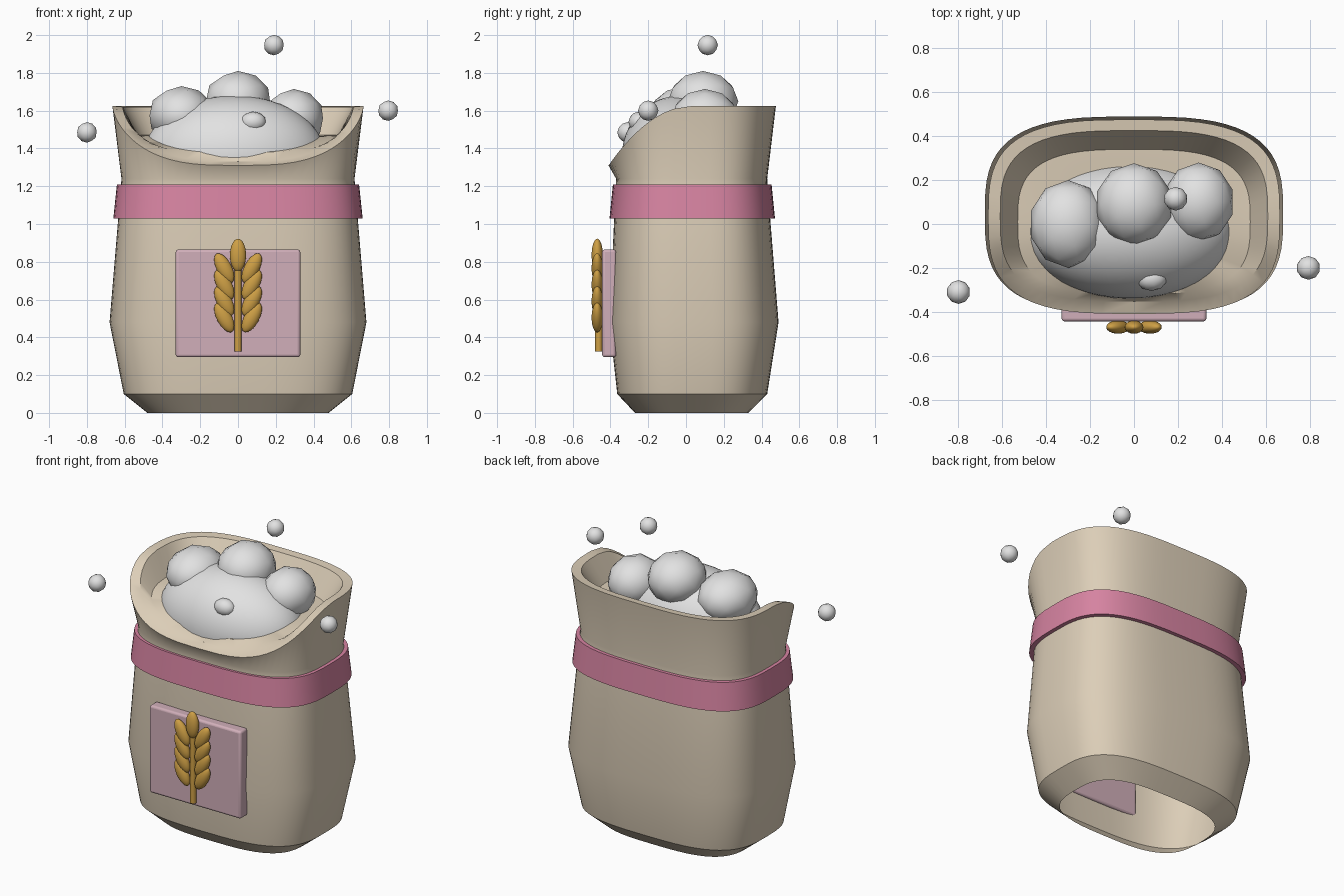
import bpy, bmesh, math
from mathutils import Vector

if "Cube" in bpy.data.objects:
    bpy.data.objects.remove(bpy.data.objects["Cube"])


def material(name, rgb):
    m = bpy.data.materials.new(name)
    m.diffuse_color = (*rgb, 1)
    m.use_nodes = True
    m.node_tree.nodes["Principled BSDF"].inputs["Base Color"].default_value = m.diffuse_color
    return m


CLOTH = material("cream cloth", (0.72, 0.62, 0.48))
PINK = material("rose band", (0.68, 0.23, 0.36))
LABEL = material("pale pink label", (0.64, 0.43, 0.49))
GOLD = material("wheat gold", (0.62, 0.35, 0.06))
FLOUR = material("flour white", (0.76, 0.76, 0.76))


def finish(ob, name, mat, angle=35):
    ob.name = name
    ob.data.materials.append(mat)
    bpy.ops.object.select_all(action='DESELECT')
    ob.select_set(True)
    bpy.context.view_layer.objects.active = ob
    bpy.ops.object.shade_smooth_by_angle(angle=math.radians(angle))
    return ob


def loft(name, rings, mat, centre=None, angle=35, seg=64, n=3.1):
    """Superellipse rings (half width, half depth, y centre, z, front drop)."""
    bm = bmesh.new()
    loops = []
    for hw, hd, cy, z, drop in rings:
        loop = []
        for i in range(seg):
            a = 2 * math.pi * i / seg
            c, s = math.cos(a), math.sin(a)
            u = math.copysign(abs(c) ** (2 / n), c)
            v = math.copysign(abs(s) ** (2 / n), s)
            loop.append(bm.verts.new((hw * u, cy + hd * v, z - drop * max(0, -v) ** 2)))
        loops.append(loop)
    for a, b in zip(loops, loops[1:]):
        for i in range(seg):
            j = (i + 1) % seg
            bm.faces.new((a[i], a[j], b[j], b[i]))
    if centre:
        tip = bm.verts.new(centre)
        for i in range(seg):
            bm.faces.new((loops[-1][i], loops[-1][(i + 1) % seg], tip))
    me = bpy.data.meshes.new(name)
    bm.to_mesh(me)
    bm.free()
    ob = bpy.data.objects.new(name, me)
    bpy.context.collection.objects.link(ob)
    return finish(ob, name, mat, angle)


def blob(name, loc, radii, mat, tilt=0, sub=2):
    bpy.ops.mesh.primitive_ico_sphere_add(subdivisions=sub, radius=1, location=loc,
                                          rotation=(0, tilt, 0))
    ob = bpy.context.object
    ob.scale = radii
    return finish(ob, name, mat, 60)


# Sack: open bottom, flared mouth dipping at the front, sunken top
loft("sack", [
    (0.48, 0.30, 0.03, 0.0, 0),
    (0.605, 0.397, 0.033, 0.10, 0),
    (0.68, 0.448, 0.042, 0.48, 0),
    (0.62, 0.402, 0.03, 1.20, 0),
    (0.617, 0.40, 0.03, 1.24, 0),
    (0.665, 0.443, 0.033, 1.625, 0.315),
    (0.61, 0.39, 0.036, 1.62, 0.29),
    (0.53, 0.33, 0.01, 1.47, 0.09),
], CLOTH, centre=(0, 0, 1.45))

# Band around the neck
loft("neck_band", [
    (0.62, 0.405, 0.033, 1.03, 0),
    (0.66, 0.438, 0.033, 1.03, 0),
    (0.641, 0.42, 0.033, 1.21, 0),
    (0.60, 0.385, 0.033, 1.21, 0),
], PINK)

# Flour mound with lumps
blob("flour_mound", (-0.02, -0.03, 1.36), (0.48, 0.31, 0.32), FLOUR, sub=4)
blob("flour_lump_left", (-0.30, 0.0, 1.575), (0.177, 0.20, 0.155), FLOUR)
blob("flour_lump_middle", (0.0, 0.09, 1.65), (0.178, 0.187, 0.16), FLOUR)
blob("flour_lump_right", (0.295, 0.10, 1.56), (0.163, 0.18, 0.155), FLOUR)
blob("flour_lump_small", (0.08, -0.25, 1.54), (0.07, 0.055, 0.055), FLOUR)

# Floating flour puffs
for i, loc in enumerate([(-0.80, -0.31, 1.485), (0.795, -0.20, 1.60), (0.19, 0.115, 1.947)]):
    blob(f"flour_puff_{i + 1}", loc, (0.054,) * 3, FLOUR)

# Label plate
bpy.ops.mesh.primitive_cube_add(size=1, location=(0, -0.407, 0.58))
plate = bpy.context.object
plate.scale = (0.66, 0.074, 0.57)
bpy.ops.object.transform_apply(location=False, rotation=False, scale=True)
bev = plate.modifiers.new("rounded", 'BEVEL')
bev.width = 0.014
bev.segments = 3
finish(plate, "label_plate", LABEL)

# Wheat ear: stem, top grain and mirrored side grains
bpy.ops.mesh.primitive_cylinder_add(vertices=12, radius=0.019, depth=0.46,
                                    location=(0, -0.462, 0.555))
finish(bpy.context.object, "wheat_stem", GOLD)
blob("wheat_top_grain", (0, -0.47, 0.835), (0.043, 0.03, 0.087), GOLD, sub=3)
for row in range(4):
    for side, label in ((-1, "left"), (1, "right")):
        blob(f"wheat_grain_{label}_{row + 1}", (side * 0.073, -0.47, 0.505 + 0.087 * row),
             (0.04, 0.03, 0.087), GOLD, tilt=side * math.radians(28), sub=3)
